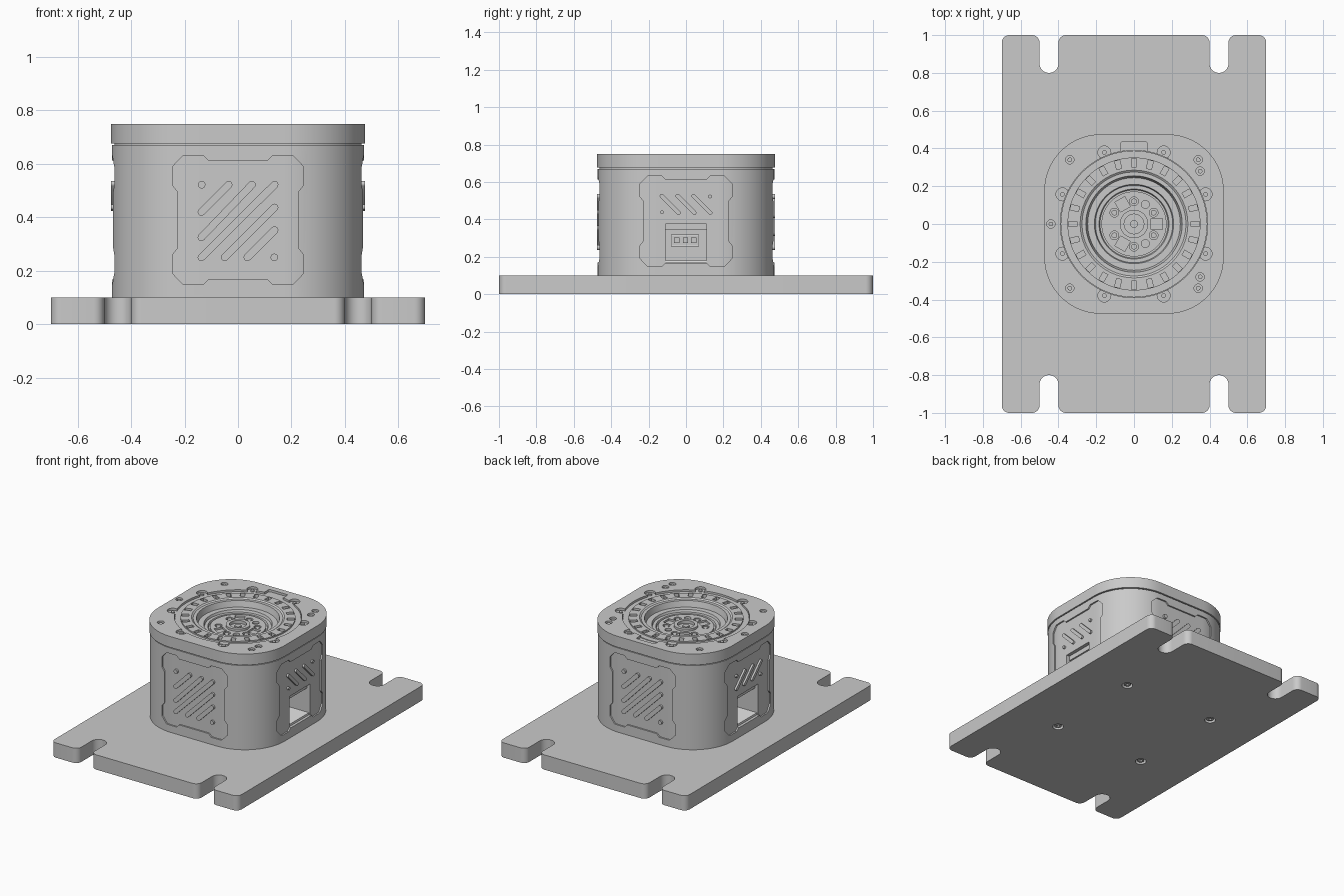
import bpy, bmesh, math
from math import pi, sin, cos, radians
from mathutils import Matrix, Vector

cube = bpy.data.objects.get("Cube")
if cube:
    bpy.data.objects.remove(cube)


def material(name, value):
    m = bpy.data.materials.new(name)
    m.use_nodes = True
    colour = (value, value, value, 1)
    m.diffuse_color = colour
    m.node_tree.nodes["Principled BSDF"].inputs["Base Color"].default_value = colour
    return m


GREY = material("metal grey", 0.59)
WHITE = material("white", 0.95)
parts = []


def finish(name, bm, mat=GREY):
    bmesh.ops.recalc_face_normals(bm, faces=bm.faces)
    me = bpy.data.meshes.new(name)
    bm.to_mesh(me)
    bm.free()
    me.materials.append(mat)
    ob = bpy.data.objects.new(name, me)
    bpy.context.collection.objects.link(ob)
    parts.append(ob)
    return ob


def solid(name, prisms, mat=GREY):
    """Extrude outlines; each prism is (points, low, high, matrix)."""
    bm = bmesh.new()
    for pts, lo, hi, mx in prisms:
        a = [bm.verts.new(mx @ Vector((p[0], p[1], lo))) for p in pts]
        b = [bm.verts.new(mx @ Vector((p[0], p[1], hi))) for p in pts]
        bm.faces.new(a)
        bm.faces.new(b)
        for i in range(len(a)):
            j = (i + 1) % len(a)
            bm.faces.new((a[i], a[j], b[j], b[i]))
    return finish(name, bm, mat)


def cut(ob, cutter):
    mod = ob.modifiers.new("cut", 'BOOLEAN')
    mod.operation = 'DIFFERENCE'
    mod.solver = 'EXACT'
    mod.object = cutter
    dg = bpy.context.evaluated_depsgraph_get()
    me = bpy.data.meshes.new_from_object(ob.evaluated_get(dg))
    ob.modifiers.clear()
    ob.data = me


def discard(*cutters):
    for c in cutters:
        parts.remove(c)
        bpy.data.objects.remove(c)


def circle(x, y, r, n=24):
    return [(x + r * cos(2 * pi * i / n), y + r * sin(2 * pi * i / n)) for i in range(n)]


def rect(x0, x1, y0, y1):
    return [(x0, y0), (x1, y0), (x1, y1), (x0, y1)]


def capsule(x0, y0, x1, y1, r, n=8):
    a = math.atan2(y1 - y0, x1 - x0)
    arc = lambda x, y, s: [(x + r * cos(s + pi * i / n), y + r * sin(s + pi * i / n)) for i in range(n + 1)]
    return arc(x1, y1, a - pi / 2) + arc(x0, y0, a + pi / 2)


def rounded(corners, n=8):
    """Round each (x, y, radius) corner of a polygon."""
    out = []
    for i, (x, y, r) in enumerate(corners):
        p = Vector((x, y))
        u = (Vector(corners[i - 1][:2]) - p).normalized()
        v = (Vector(corners[(i + 1) % len(corners)][:2]) - p).normalized()
        half = u.angle(v) / 2
        centre = p + (u + v).normalized() * r / sin(half)
        a = (p + u * r / math.tan(half) - centre).normalized()
        b = (p + v * r / math.tan(half) - centre).normalized()
        for k in range(n + 1):
            q = centre + a.slerp(b, k / n) * r
            if not out or (q - out[-1]).length > 1e-4:
                out.append(q)
    return out


def four_way(quarter):
    """Mirror a quarter outline, listed from the +x side round to the +y side."""
    flip = lambda pts, sx, sy: [(p[0] * sx, p[1] * sy, *p[2:]) for p in pts]
    return (quarter + flip(quarter, -1, 1)[::-1] + flip(quarter, -1, -1)
            + flip(quarter, 1, -1)[::-1])


I = Matrix.Identity(4)
polar = lambda r, deg: (r * cos(radians(deg)), r * sin(radians(deg)))
side = lambda k: Matrix.Rotation(k * pi / 2, 4, 'Z') @ Matrix.Rotation(pi / 2, 4, 'X')
square = lambda h, r: rounded(four_way([(h, h, r)]), 20)

# Mounting plate with open slots and screw holes underneath
outline = rounded(four_way([(.7, 1, .04), (.5, 1, .04), (.5, .8, .05), (.4, .8, .05), (.4, 1, .04)]))
plate = solid("mounting_plate", [(outline, 0, .1, I)])
corners = [(sx * .34, sy * .34) for sx in (-1, 1) for sy in (-1, 1)]
holes = solid("hole_cutter", [(circle(x, y, .034), -.05, .03, I) for x, y in corners])
cut(plate, holes)
discard(holes)
screws = solid("plate_screws", [(circle(x, y, .022), .006, .05, I) for x, y in corners])
sockets = solid("socket_cutter", [(circle(x, y, .011, 6), -.02, .025, I) for x, y in corners])
cut(screws, sockets)
discard(sockets)

# Housing shell with four recessed panels over an inner core
body = solid("housing", [(square(.472, .3), .1, .67, I)])
core = solid("inner_core", [(square(.462, .29), .11, .69, I)])
lid = solid("lid", [(square(.475, .3), .676, .75, I)])
quarter = [(.225, .105), (.245, .13), (.245, .2), (.205, .242), (.13, .242), (.11, .222)]
panel = [(x, y + .39) for x, y in four_way(quarter)]
panels = solid("panel_cutter", [(panel, .4, .6, side(k)) for k in range(4)])
well = solid("well_cutter", [(circle(0, 0, .39, 96), .59, .9, I)])
window = rect(-.11, .11, .165, .375)
windows = solid("window_cutter", [(window, .2, .6, side(k)) for k in (1, 3)])
cut(body, panels)
for ob in (body, core):
    cut(ob, windows)
for ob in (body, core, lid):
    cut(ob, well)
discard(panels, windows, well)

# Raised diagonal ribs and studs on the panels
ribs = []
for k in (0, 2):
    for x0, z0, x1, z1 in [(-.137, .42, -.035, .522), (-.137, .325, .052, .522), (-.137, .25, .137, .522),
                           (-.05, .25, .137, .437), (.035, .25, .137, .352)]:
        ribs.append((capsule(x0, z0, x1, z1, .014), .45, .475, side(k)))
    ribs += [(circle(s * .136, .386 + s * -.136, .014), .45, .475, side(k)) for s in (-1, 1)]
for k, m in ((1, 1), (3, -1)):
    for c in (-.085, 0, .085):
        ribs.append((capsule(m * (c - .045), .525, m * (c + .045), .435, .011), .45, .475, side(k)))
    ribs += [(circle(m * s * .128, .48 + s * .042, .01), .45, .475, side(k)) for s in (-1, 1)]
solid("panel_ribs", ribs)

# Connector bays in the two side windows
bay = (1, 3)
solid("bay_floor", [(rect(-.109, .109, .166, .18), .21, .455, side(k)) for k in bay], WHITE)
solid("bay_lintel", [(rect(-.109, .109, .342, .374), .21, .44, side(k)) for k in bay])
solid("connector_rim", [(rect(-.08, .07, .255, .32), .19, .25, side(k)) for k in bay], WHITE)
solid("connector", [(rect(-.074, .064, .261, .314), .19, .256, side(k)) for k in bay])
solid("connector_pins", [(rect(c - .014, c + .014, .273, .302), .19, .266, side(k))
                         for k in bay for c in (-.05, -.003, .042)])

# Lid pockets: lugs round the well, cable tab and screws
lugs = [polar(.41, 22.5 + 45 * i) for i in range(8)]
lid_holes = corners + [(.35, .28), (.35, -.28), (-.44, 0)]
pockets = [(circle(x, y, .034), .735, .8, I) for x, y in lugs]
pockets += [(circle(x, y, .022), .73, .8, I) for x, y in lid_holes]
pockets.append((rounded([(.07, .37, .01), (.07, .435, .01), (-.07, .435, .01), (-.07, .37, .01)], 3), .735, .8, I))
pocket_cutter = solid("pocket_cutter", pockets)
cut(lid, pocket_cutter)
discard(pocket_cutter)
solid("lid_screws", [(circle(x, y, .012), .72, .743, I) for x, y in lugs + lid_holes])

# Turned rotor with stepped bowl and centre hub
profile = [(0, .6), (.388, .6), (.388, .738), (.352, .738), (.352, .747), (.285, .747), (.275, .74),
           (.255, .74), (.245, .70), (.21, .70), (.205, .685), (.185, .685), (.18, .672), (.172, .672),
           (.172, .685), (.075, .685), (.075, .70), (.052, .70), (.052, .68), (.02, .68), (.02, .69), (0, .69)]
bm = bmesh.new()
vs = [bm.verts.new((r, 0, z)) for r, z in profile]
es = [bm.edges.new(pair) for pair in zip(vs, vs[1:])]
bmesh.ops.spin(bm, geom=vs + es, cent=(0, 0, 0), axis=(0, 0, 1), angle=2 * pi, steps=96)
bmesh.ops.remove_doubles(bm, verts=bm.verts, dist=1e-5)
rotor = finish("rotor", bm)

# Radial slots and bolt circle cut into the rotor
turn = lambda deg: Matrix.Rotation(radians(deg), 4, 'Z')
slots = [(rect(.302, .347, -.014, .014), .722, .8, turn(15 * i)) for i in range(24)]
slots += [(circle(.12, 0, .023), .665, .71, turn(30 + 60 * i)) for i in range(6)]
slots += [(circle(.12, 0, .021), .67, .71, turn(a)) for a in (60, 300)]
slots += [(rect(.09, .15, -.03, .03), .672, .71, turn(a)) for a in (0, 120, 240)]
slot_cutter = solid("slot_cutter", slots)
cut(rotor, slot_cutter)
discard(slot_cutter)
solid("rotor_bolts", [(circle(.12, 0, .015), .65, .682, turn(30 + 60 * i)) for i in range(6)])

# Smooth shading that keeps hard edges
bpy.ops.object.select_all(action='DESELECT')
for ob in parts:
    ob.select_set(True)
bpy.context.view_layer.objects.active = parts[0]
bpy.ops.object.shade_smooth_by_angle(angle=radians(30))
